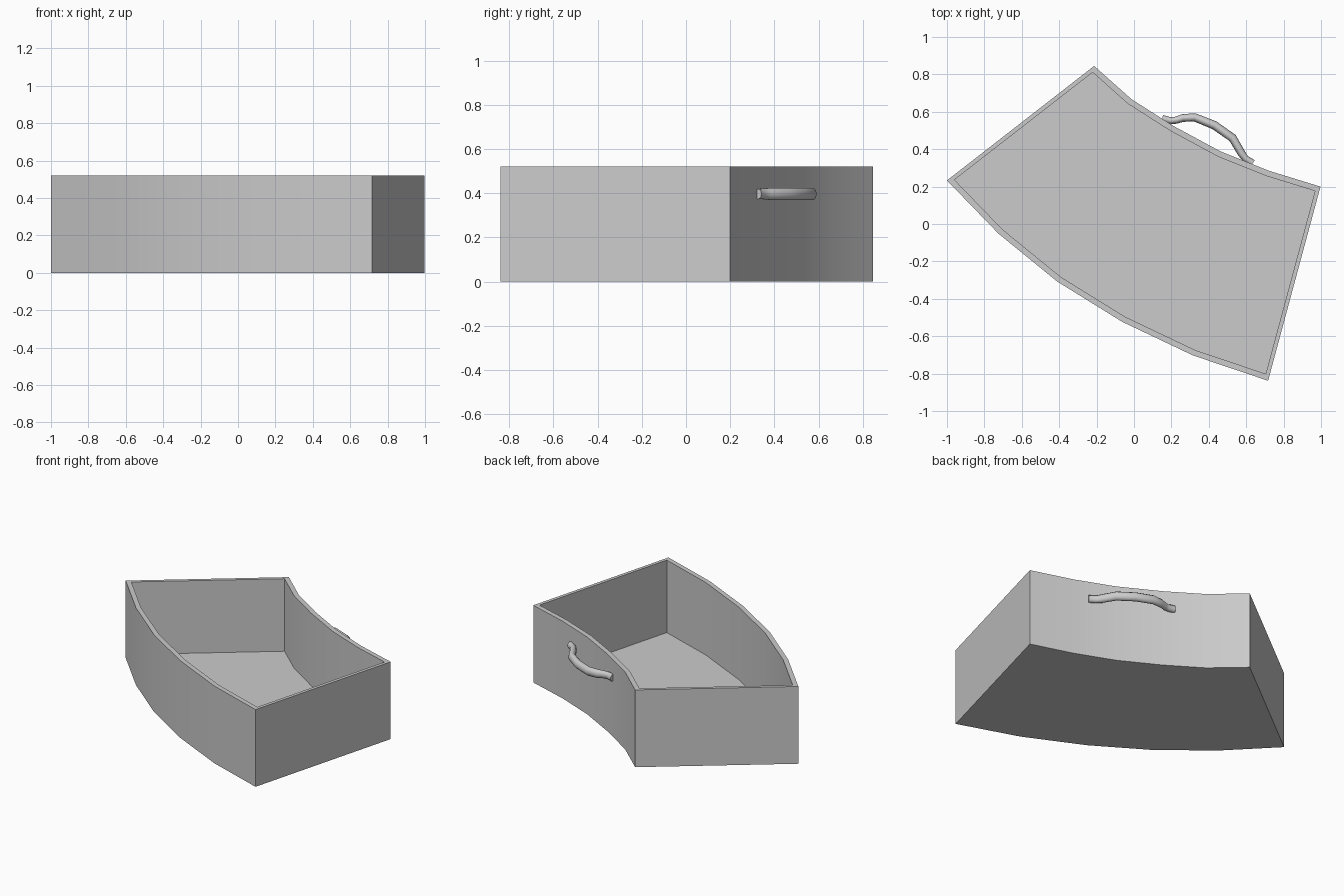
import bpy, bmesh, math
from mathutils import Vector

if "Cube" in bpy.data.objects:
    bpy.data.objects.remove(bpy.data.objects["Cube"])


def finish(bm, name, angle):
    bmesh.ops.recalc_face_normals(bm, faces=bm.faces[:])
    mesh = bpy.data.meshes.new(name)
    bm.to_mesh(mesh)
    bm.free()
    obj = bpy.data.objects.new(name, mesh)
    bpy.context.collection.objects.link(obj)
    bpy.ops.object.select_all(action='DESELECT')
    obj.select_set(True)
    bpy.context.view_layer.objects.active = obj
    bpy.ops.object.shade_smooth_by_angle(angle=math.radians(angle))
    return obj


def bridge(bm, a, b):
    for i in range(len(a)):
        j = (i + 1) % len(a)
        bm.faces.new((a[i], a[j], b[j], b[i]))


# Tray plan: convex front curve, then concave back curve (counter-clockwise)
front = [(-1, .233), (-.723, -.053), (-.41, -.308), (-.063, -.523), (.316, -.703), (.717, -.838)]
back = [(.997, .2), (.72, .285), (.465, .387), (.213, .523), (-.013, .667), (-.213, .845)]
outline = [Vector(p) for p in front + back]
n = len(outline)


def inset(i):
    # meet of the two neighbouring edges, moved in by the wall thickness
    lines = []
    for k in ((i - 1) % n, i):
        d = (outline[(k + 1) % n] - outline[k]).normalized()
        normal = Vector((-d.y, d.x))
        thick = .022 if k in (5, 11) else .031
        lines.append((normal, normal.dot(outline[k]) + thick))
    (p, a), (q, b) = lines
    det = p.x * q.y - p.y * q.x
    return Vector(((a * q.y - b * p.y) / det, (p.x * b - q.x * a) / det))


inner = [inset(i) for i in range(n)]
H, FLOOR = .52, .032

# Open tray
bm = bmesh.new()
rings = [[bm.verts.new((p.x, p.y, z)) for p in plan]
         for plan, z in ((outline, 0), (outline, H), (inner, H), (inner, FLOOR))]
for a, b in zip(rings, rings[1:]):
    bridge(bm, a, b)
bm.faces.new(rings[0])
bm.faces.new(rings[-1])
finish(bm, "tray", 30)

# Bowed handle: x, y, half thickness, half height
path = [(.150, .563, .020, .024), (.195, .552, .019, .024), (.225, .555, .019, .025),
        (.262, .567, .021, .028), (.325, .570, .022, .029), (.43, .528, .023, .029),
        (.527, .460, .023, .029), (.575, .378, .021, .028), (.595, .350, .019, .025),
        (.635, .325, .019, .024)]
SIDES = 10
bm = bmesh.new()
rings = []
for i, (x, y, t, h) in enumerate(path):
    a, b = path[max(i - 1, 0)], path[min(i + 1, len(path) - 1)]
    d = Vector((b[0] - a[0], b[1] - a[1])).normalized()
    ring = []
    for k in range(SIDES):
        u = 2 * math.pi * k / SIDES
        c = t * math.cos(u)
        ring.append(bm.verts.new((x - d.y * c, y + d.x * c, .397 + h * math.sin(u))))
    rings.append(ring)
for a, b in zip(rings, rings[1:]):
    bridge(bm, a, b)
bm.faces.new(rings[0])
bm.faces.new(rings[-1])
finish(bm, "handle", 50)
